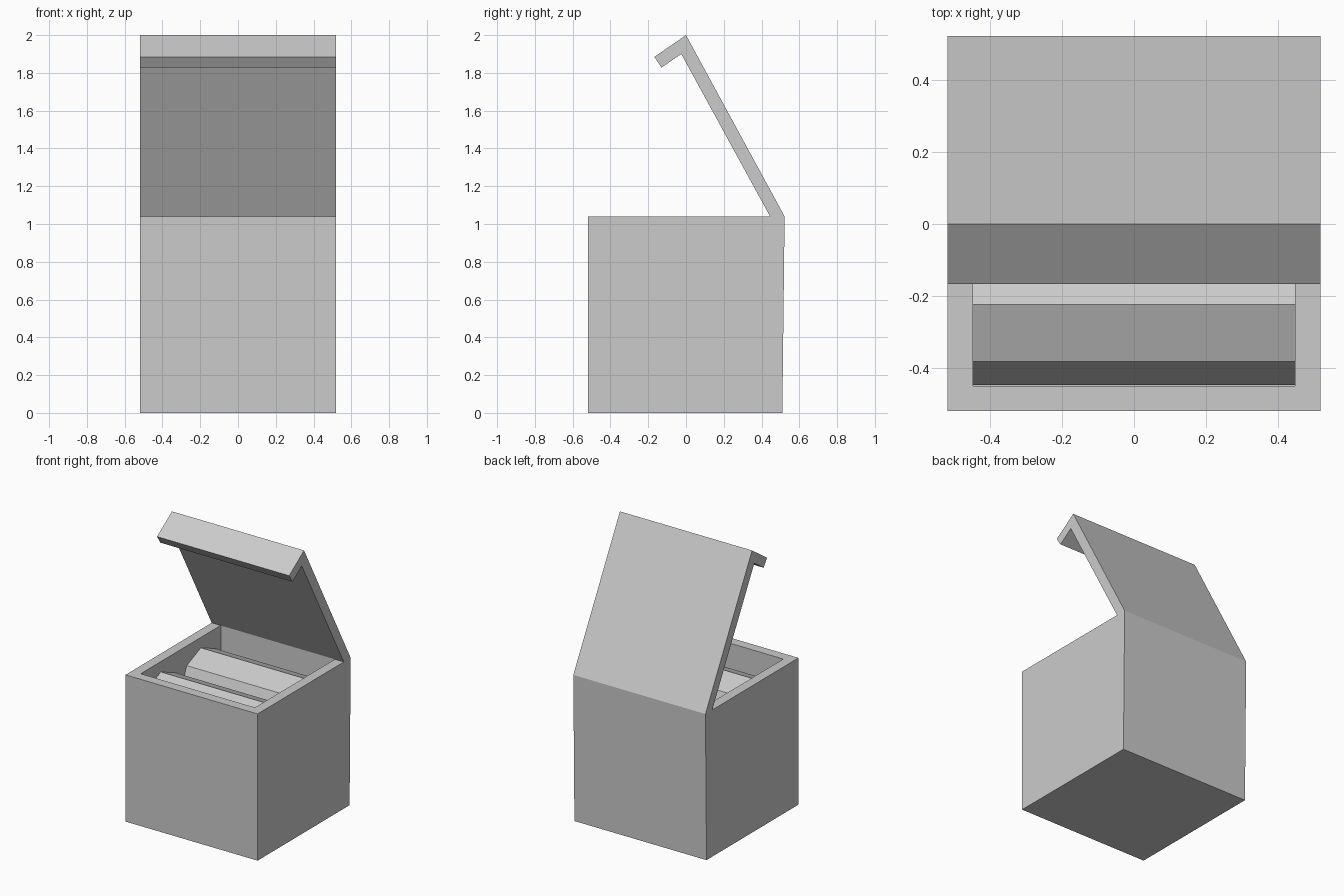
import bpy, bmesh, math
from mathutils import Matrix, Vector

if "Cube" in bpy.data.objects:
    bpy.data.objects.remove(bpy.data.objects["Cube"])

HALF, WALL, TOP = 0.518, 0.07, 1.04
FRONT, BACK, BACK_BOTTOM = -0.52, 0.522, 0.510


def finish(name, bm):
    bmesh.ops.recalc_face_normals(bm, faces=bm.faces)
    mesh = bpy.data.meshes.new(name)
    bm.to_mesh(mesh)
    bm.free()
    obj = bpy.data.objects.new(name, mesh)
    bpy.context.collection.objects.link(obj)
    return obj


def extrude_profile(name, points, half_width):
    """Extrude a (y, z) outline along x, centred on x = 0."""
    bm = bmesh.new()
    face = bm.faces.new([bm.verts.new((-half_width, y, z)) for y, z in points])
    new = bmesh.ops.extrude_face_region(bm, geom=[face])["geom"]
    verts = [v for v in new if isinstance(v, bmesh.types.BMVert)]
    bmesh.ops.translate(bm, verts=verts, vec=(2 * half_width, 0, 0))
    return finish(name, bm)


# Open box: side profile with a slightly leaning back, hollowed from the top
box = extrude_profile("box", [(FRONT, 0), (BACK_BOTTOM, 0), (BACK, TOP), (FRONT, TOP)], HALF)
bm = bmesh.new()
bm.from_mesh(box.data)
top = max(bm.faces, key=lambda f: f.calc_center_median().z)
bmesh.ops.inset_region(bm, faces=[top], thickness=WALL, use_even_offset=True)
new = bmesh.ops.extrude_face_region(bm, geom=[top])["geom"]
bmesh.ops.delete(bm, geom=[top], context='FACES_ONLY')
bmesh.ops.translate(bm, verts=[v for v in new if isinstance(v, bmesh.types.BMVert)],
                    vec=Vector((0, 0, WALL - TOP)))
bmesh.ops.recalc_face_normals(bm, faces=bm.faces)
bm.to_mesh(box.data)
bm.free()

# Raised lid with its folded front lip
extrude_profile("lid", [(BACK, TOP), (0.0, 2.0), (-0.167, 1.885), (-0.13, 1.828),
                        (-0.025, 1.9), (0.445, TOP)], HALF)

# Two by two stack of eight-sided rolls lying across the box
R = 0.224
for row, z in enumerate((WALL + R, WALL + 3 * R)):
    for col, y in enumerate((-R, R)):
        bm = bmesh.new()
        bmesh.ops.create_cone(bm, cap_ends=True, segments=8, radius1=R, radius2=R, depth=0.896,
                              matrix=Matrix.Translation((0, y, z)) @ Matrix.Rotation(math.pi / 2, 4, 'Y'))
        finish(f"roll_{row}_{col}", bm)
